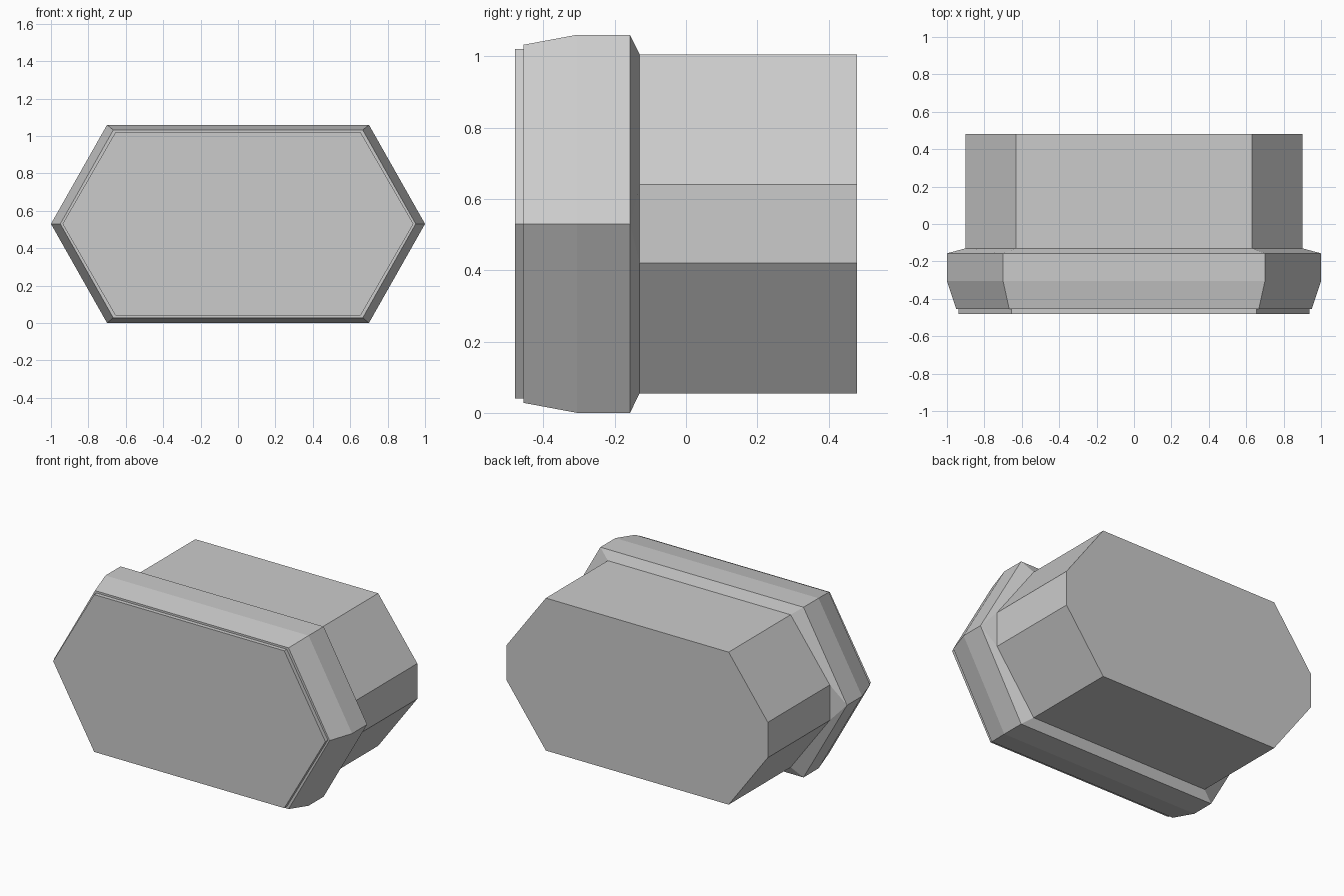
import bpy, bmesh

if "Cube" in bpy.data.objects:
    bpy.data.objects.remove(bpy.data.objects["Cube"])

CZ = 0.53  # height of the centre axis

grey = bpy.data.materials.new("plain grey")
grey.diffuse_color = (0.6, 0.6, 0.6, 1)
grey.use_nodes = True
grey.node_tree.nodes["Principled BSDF"].inputs["Base Color"].default_value = grey.diffuse_color


def ring(y, tip, flat, height, side=0.0):
    """Eight-point outline; side = half height of the upright end face."""
    pts = [(tip, side), (flat, height), (-flat, height), (-tip, side),
           (-tip, -side), (-flat, -height), (flat, -height), (tip, -side)]
    return [(x, y, CZ + z) for x, z in pts]


def loft(name, rings):
    bm = bmesh.new()
    rows = [[bm.verts.new(p) for p in r] for r in rings]
    for a, b in zip(rows, rows[1:]):
        for i in range(8):
            j = (i + 1) % 8
            bm.faces.new((a[i], a[j], b[j], b[i]))
    bm.faces.new(rows[0])
    bm.faces.new(rows[-1])
    bmesh.ops.remove_doubles(bm, verts=bm.verts, dist=0.0005)
    bmesh.ops.recalc_face_normals(bm, faces=bm.faces)
    me = bpy.data.meshes.new(name)
    bm.to_mesh(me)
    bm.free()
    me.materials.append(grey)
    ob = bpy.data.objects.new(name, me)
    bpy.context.collection.objects.link(ob)
    return ob


# Stepped hexagonal head, tapering to the front face and chamfered at the back,
# running on into the eight-sided body
loft("head_and_body", [
    ring(-0.48, 0.938, 0.655, 0.49),
    ring(-0.455, 0.938, 0.655, 0.49),
    ring(-0.455, 0.95, 0.667, 0.502),
    ring(-0.305, 1.0, 0.70, 0.53),
    ring(-0.157, 1.0, 0.70, 0.53),
    ring(-0.13, 0.90, 0.63, 0.475, 0.11),
    ring(0.48, 0.90, 0.63, 0.475, 0.11),
])
